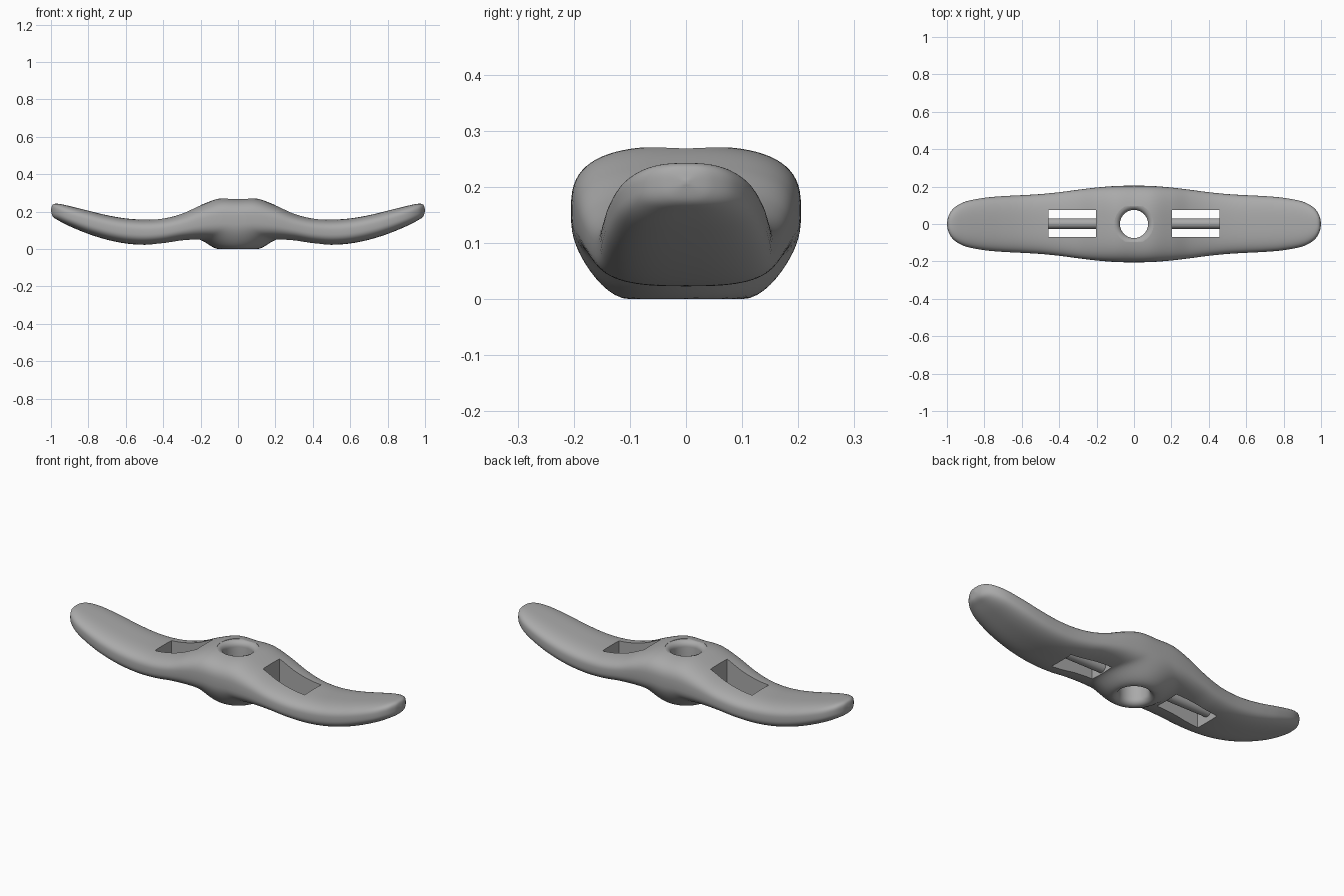
import bpy, bmesh, math
from mathutils import Vector, Matrix

cube = bpy.data.objects.get("Cube")
if cube:
    bpy.data.objects.remove(cube, do_unlink=True)

grey = bpy.data.materials.new("plain_grey")
grey.use_nodes = True
colour = (0.4, 0.4, 0.4, 1)
grey.diffuse_color = colour
grey.node_tree.nodes["Principled BSDF"].inputs["Base Color"].default_value = colour


def make_object(name, bm):
    bmesh.ops.recalc_face_normals(bm, faces=bm.faces)
    mesh = bpy.data.meshes.new(name)
    bm.to_mesh(mesh)
    bm.free()
    mesh.materials.append(grey)
    obj = bpy.data.objects.new(name, mesh)
    bpy.context.collection.objects.link(obj)
    return obj


def loft(name, rings):
    bm = bmesh.new()
    loops = [[bm.verts.new(p) for p in ring] for ring in rings]
    n = len(loops[0])
    for a, b in zip(loops, loops[1:]):
        for i in range(n):
            bm.faces.new((a[i], a[(i + 1) % n], b[(i + 1) % n], b[i]))
    bm.faces.new(loops[0])
    bm.faces.new(loops[-1][::-1])
    return make_object(name, bm)


def activate(obj):
    bpy.ops.object.select_all(action='DESELECT')
    obj.select_set(True)
    bpy.context.view_layer.objects.active = obj


def smooth(obj):
    activate(obj)
    bpy.ops.object.shade_smooth_by_angle(angle=math.radians(35))


def cut(obj, cutter):
    cutter.hide_render = True
    activate(obj)
    mod = obj.modifiers.new("cut", 'BOOLEAN')
    mod.operation = 'DIFFERENCE'
    mod.solver = 'EXACT'
    mod.object = cutter
    bpy.ops.object.modifier_apply(modifier=mod.name)
    bpy.data.objects.remove(cutter, do_unlink=True)


# Half outline of the body: x, half width, top height, bottom height
half = [(0, .205, .271, .045), (.1, .203, .27, .046), (.2, .195, .235, .05),
        (.3, .183, .19, .045), (.4, .17, .165, .03), (.5, .16, .158, .023),
        (.6, .154, .164, .03), (.7, .149, .181, .05), (.8, .14, .205, .081),
        (.9, .12, .23, .122), (.96, .088, .242, .153), (.99, .047, .238, .174),
        (1, .004, .212, .205)]
outline = [(-x, w, t, b) for x, w, t, b in half[:0:-1]] + half
outline = [Vector(p) for p in outline]


def spline(points, steps):
    # Smooth curve through all the points
    out = []
    last = len(points) - 1
    for i in range(last):
        p0, p1 = points[max(i - 1, 0)], points[i]
        p2, p3 = points[i + 1], points[min(i + 2, last)]
        for k in range(steps):
            t = k / steps
            out.append(p1 + (p2 - p0) * (t / 2)
                       + (p0 * 2 - p1 * 5 + p2 * 4 - p3) * (t * t / 2)
                       + (p1 * 3 - p0 - p2 * 3 + p3) * (t ** 3 / 2))
    return out + [points[-1]]


def section(x, w, top, bottom, sides=72):
    mid, h = (top + bottom) / 2, (top - bottom) / 2
    ring = []
    for i in range(sides):
        a = math.tau * i / sides
        c, s = math.cos(a), math.sin(a)
        e = 2 / 2.9
        y = w * math.copysign(abs(c) ** e, c)
        z = mid + h * math.copysign(abs(s) ** e, s)
        # Flared round foot under the hub
        if s < 0:
            f = min(max((.215 - math.hypot(x, y)) / .115, 0), 1)
            z *= 1 - f * f * (3 - 2 * f)
        ring.append((x, y, z))
    return ring


body = loft("cleat_body", [section(*p) for p in spline(outline, 8)])

# Central bolt hole with rounded rims
r, f = .075, .03
arc = [(r + f - f * math.cos(a), f * math.sin(a))
       for a in (math.radians(15 * i) for i in range(7))]
profile = ([(r + f, -.02)] + [(q, f - d) for q, d in arc[::-1]]
           + [(q, .268 - f + d) for q, d in arc] + [(r + f, .3)])
hole = loft("hole_cutter", [[(q * math.cos(math.tau * i / 64), q * math.sin(math.tau * i / 64), z)
                             for i in range(64)] for q, z in profile])
cut(body, hole)

# A rectangular slot with a round cross bar in each arm
for side, label in ((1, "left"), (-1, "right")):
    bm = bmesh.new()
    bmesh.ops.create_cube(bm, size=1, matrix=Matrix.Translation((side * .33, .002, .15))
                          @ Matrix.Diagonal((.255, .145, .5, 1)))
    cut(body, make_object("slot_cutter", bm))
    bm = bmesh.new()
    bmesh.ops.create_cone(bm, cap_ends=True, segments=32, radius1=.028, radius2=.028, depth=.28,
                          matrix=Matrix.Translation((side * .33, .002, .083))
                          @ Matrix.Rotation(math.pi / 2, 4, 'Y'))
    smooth(make_object(label + "_slot_bar", bm))

smooth(body)
